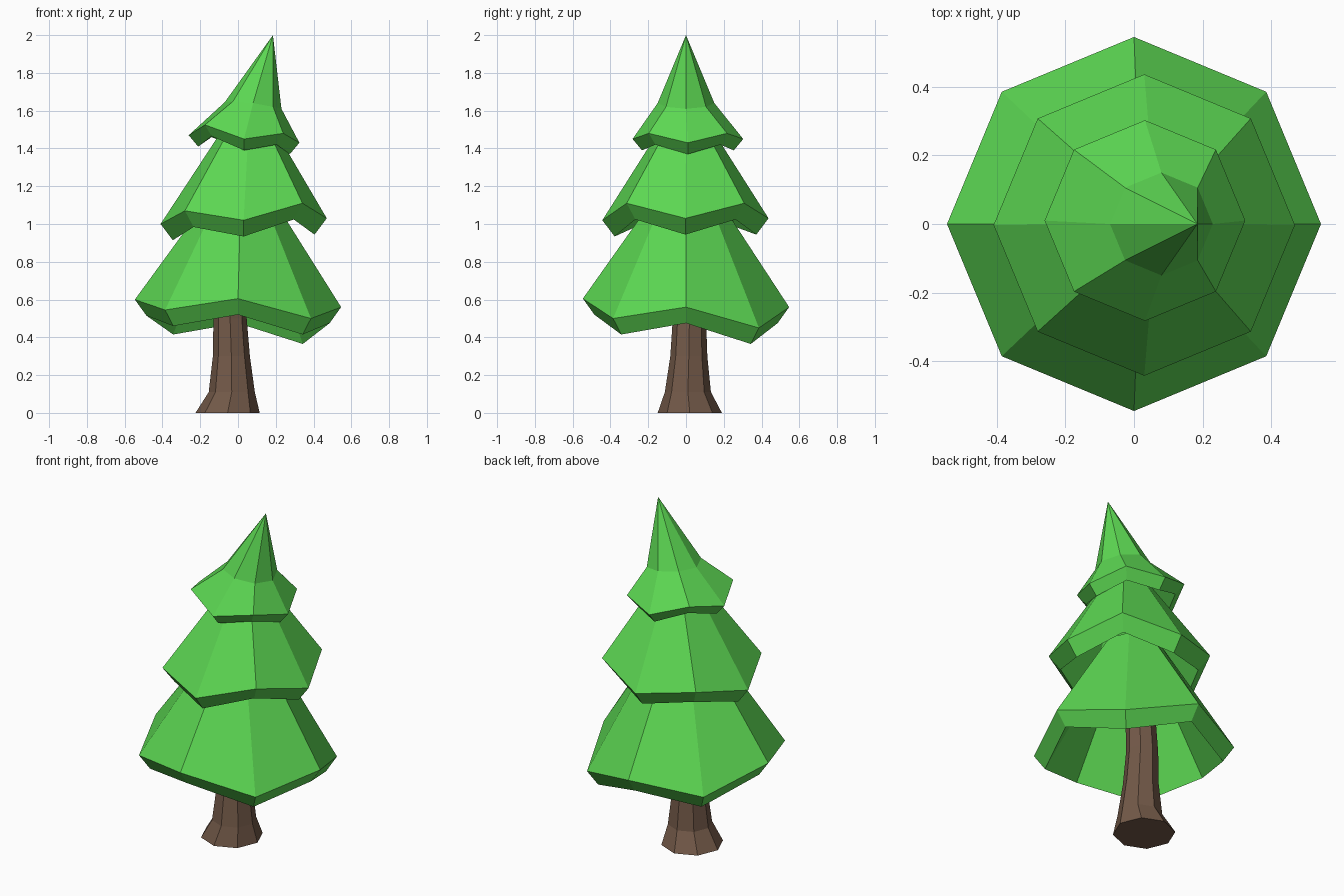
import bpy, bmesh
from math import cos, sin, pi

if "Cube" in bpy.data.objects:
    bpy.data.objects.remove(bpy.data.objects["Cube"])

SIDES = 8


def material(name, color):
    m = bpy.data.materials.new(name)
    m.diffuse_color = (*color, 1)
    m.use_nodes = True
    m.node_tree.nodes["Principled BSDF"].inputs["Base Color"].default_value = m.diffuse_color
    return m


def ring(cx, cy, r, z):
    """Octagon of points; z is one height or eight (right, back-right, back, ...)."""
    zs = z if isinstance(z, (list, tuple)) else [z] * SIDES
    return [(cx + r * cos(2 * pi * k / SIDES), cy + r * sin(2 * pi * k / SIDES), zs[k])
            for k in range(SIDES)]


def loft(name, rings, mat, apex=None):
    """Skin a stack of rings, cap the start, and close the end with a cap or a tip."""
    bm = bmesh.new()
    rows = [[bm.verts.new(p) for p in r] for r in rings]
    for a, b in zip(rows, rows[1:]):
        for i in range(SIDES):
            j = (i + 1) % SIDES
            bm.faces.new((a[i], a[j], b[j], b[i]))
    bm.faces.new(rows[0][::-1])
    if apex:
        tip = bm.verts.new(apex)
        for i in range(SIDES):
            bm.faces.new((rows[-1][i], rows[-1][(i + 1) % SIDES], tip))
    else:
        bm.faces.new(rows[-1])
    bmesh.ops.recalc_face_normals(bm, faces=bm.faces)
    me = bpy.data.meshes.new(name)
    bm.to_mesh(me)
    bm.free()
    me.materials.append(mat)
    ob = bpy.data.objects.new(name, me)
    bpy.context.collection.objects.link(ob)
    return ob


def tier(name, centre, r, zs, rim_r, drop, inner, outer, apex=None):
    """Hollow skirt: inner wall, zigzag rim, then outer wall."""
    cx, cy = centre
    rim = ring(cx, cy, rim_r, [z - drop for z in zs])
    loft(name, [ring(*inner), rim, ring(cx, cy, r, zs), ring(*outer)], green, apex)


green = material("foliage_green", (0.107, 0.68, 0.085))
brown = material("bark_brown", (0.17, 0.10, 0.065))

# Trunk with flared foot
loft("trunk", [ring(-0.055, 0.02, 0.17, 0),
               ring(-0.033, 0.01, 0.122, 0.11),
               ring(-0.035, 0.015, 0.098, 0.3),
               ring(-0.042, 0.018, 0.088, 0.5),
               ring(-0.02, 0.01, 0.07, 1.1)], brown)

# Foliage skirts, bottom to top
tier("lower_foliage", (0, 0), 0.546,
     [0.56, 0.45, 0.56, 0.50, 0.60, 0.545, 0.605, 0.50],
     0.485, 0.085, (0, 0, 0.14, 1.08), (0.015, 0, 0.16, 1.15))

tier("middle_foliage", (0.03, -0.003), 0.44,
     [1.03, 1.11, 1.03, 1.07, 1.00, 1.07, 1.02, 1.11],
     0.375, 0.086, (0.05, 0, 0.11, 1.46), (0.058, 0, 0.107, 1.55))

tier("top_foliage", (0.032, 0.01), 0.293,
     [1.43, 1.48, 1.45, 1.52, 1.47, 1.525, 1.45, 1.48],
     0.243, 0.06, (0.07, 0, 0.09, 1.58),
     (0.08, 0, 0.15, [1.61, 1.62, 1.64, 1.65, 1.645, 1.65, 1.64, 1.62]),
     apex=(0.185, 0, 2.0))
